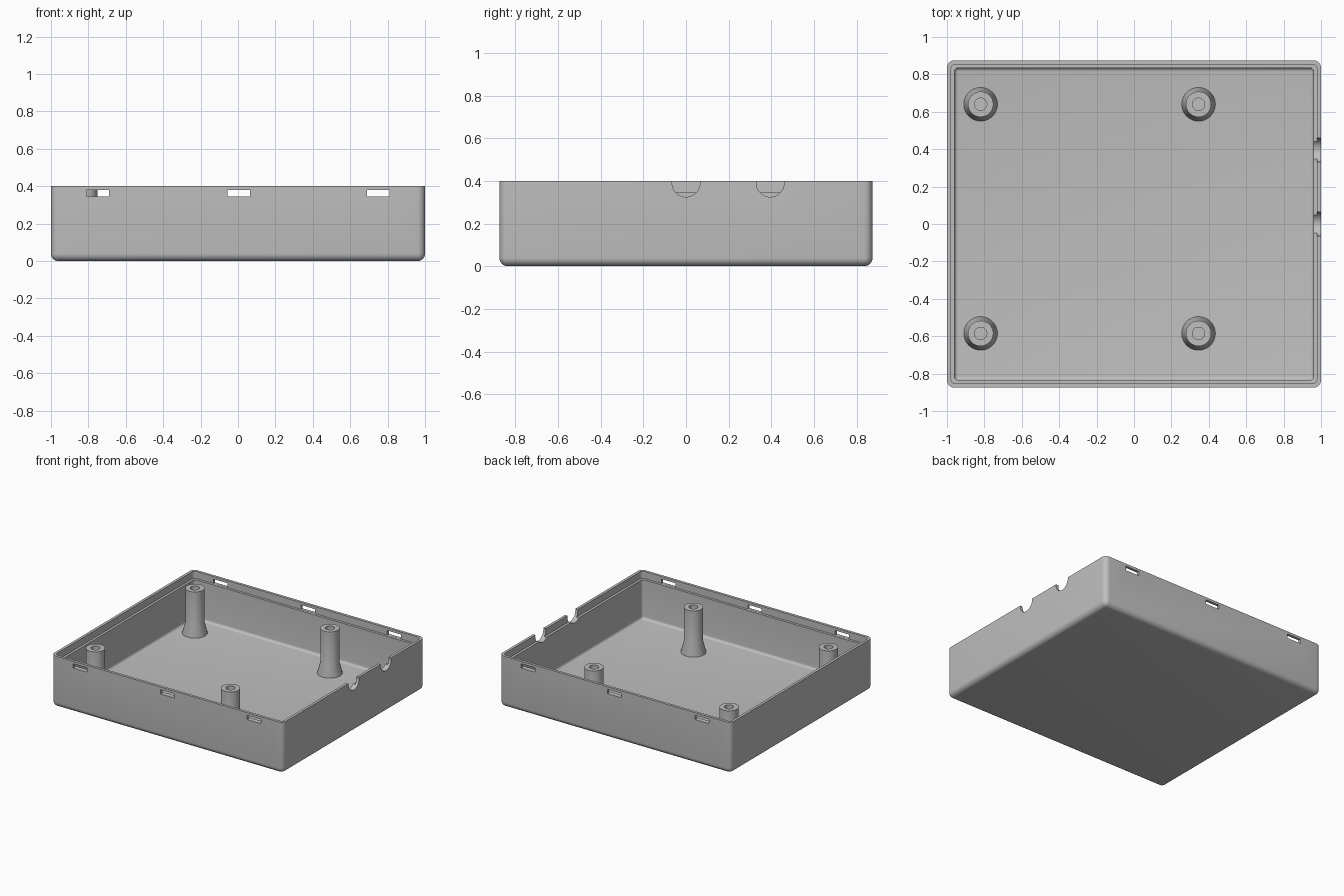
import bpy, bmesh, math
from mathutils import Matrix

if "Cube" in bpy.data.objects:
    bpy.data.objects.remove(bpy.data.objects["Cube"])

grey = bpy.data.materials.new("plain_grey")
grey.diffuse_color = (0.52, 0.52, 0.52, 1)
grey.use_nodes = True
grey.node_tree.nodes["Principled BSDF"].inputs["Base Color"].default_value = grey.diffuse_color

RIM, FLOOR, STEP = 0.40, 0.04, 0.345


def finish(name, bm):
    bmesh.ops.recalc_face_normals(bm, faces=bm.faces)
    me = bpy.data.meshes.new(name)
    bm.to_mesh(me)
    bm.free()
    ob = bpy.data.objects.new(name, me)
    bpy.context.collection.objects.link(ob)
    me.materials.append(grey)
    return ob


def box(name, hx, hy, z0, z1, cx=0, r_side=0, r_bottom=0):
    """Box with rounded upright edges and rounded bottom edges."""
    bm = bmesh.new()
    m = Matrix.Translation((cx, 0, (z0 + z1) / 2)) @ Matrix.Diagonal((2 * hx, 2 * hy, z1 - z0, 1))
    bmesh.ops.create_cube(bm, size=1, matrix=m)
    mid = (z0 + z1) / 2
    edges = []
    for e in bm.edges:
        upright = abs(e.verts[0].co.z - e.verts[1].co.z) > 1e-4
        low = all(v.co.z < mid for v in e.verts)
        if (upright and r_side) or (low and r_bottom):
            edges.append(e)
    if edges:
        bmesh.ops.bevel(bm, geom=edges, offset=r_side, segments=6, profile=0.5,
                        affect='EDGES', clamp_overlap=True)
    return finish(name, bm)


def cut(target, cutter):
    bpy.context.view_layer.objects.active = target
    mod = target.modifiers.new("cut", 'BOOLEAN')
    mod.operation, mod.solver, mod.object = 'DIFFERENCE', 'EXACT', cutter
    bpy.ops.object.modifier_apply(modifier=mod.name)
    bpy.data.objects.remove(cutter)


def smooth(ob):
    bpy.ops.object.select_all(action='DESELECT')
    ob.select_set(True)
    bpy.context.view_layer.objects.active = ob
    bpy.ops.object.shade_smooth_by_angle(angle=math.radians(25))


# Tray shell: rounded body, hollow, and a thin stepped lip at the rim
tray = box("tray", 1.0, 0.875, 0, RIM, r_side=0.04, r_bottom=0.04)
cut(tray, box("cavity", 0.96, 0.835, FLOOR, 0.6, r_side=0.02, r_bottom=0.02))
cut(tray, box("lip_step", 0.979, 0.854, STEP, 0.6, r_side=0.025))

# Snap slots through the front and back lips
for x in (-0.75, 0.005, 0.75):
    cut(tray, box("slot", 0.06, 1.0, STEP + 0.001, 0.38, cx=x))

# Round cable notches in the right wall
for y in (0.0, 0.395):
    bm = bmesh.new()
    m = Matrix.Translation((1.0, y, 0.39)) @ Matrix.Rotation(math.pi / 2, 4, 'Y')
    bmesh.ops.create_cone(bm, cap_ends=True, segments=48, radius1=0.065,
                          radius2=0.065, depth=0.2, matrix=m)
    cut(tray, finish("notch", bm))
smooth(tray)


# Screw posts: flared foot, straight shaft, blind hole
def post(name, x, y):
    profile = [(0.09, FLOOR - 0.005), (0.09, FLOOR), (0.068, FLOOR + 0.085),
               (0.068, 0.39), (0.033, 0.39), (0.033, 0.12), (0, 0.12)]
    bm = bmesh.new()
    vs = [bm.verts.new((r, 0, z)) for r, z in profile]
    es = [bm.edges.new(p) for p in zip(vs, vs[1:])]
    bmesh.ops.spin(bm, geom=vs + es, cent=(0, 0, 0), axis=(0, 0, 1),
                   angle=2 * math.pi, steps=40)
    bmesh.ops.remove_doubles(bm, verts=bm.verts, dist=1e-5)
    bmesh.ops.holes_fill(bm, edges=[e for e in bm.edges if e.is_boundary], sides=0)
    bmesh.ops.translate(bm, verts=bm.verts, vec=(x, y, 0))
    smooth(finish(name, bm))


for xn, x in (("left", -0.82), ("right", 0.345)):
    for yn, y in (("front", -0.585), ("back", 0.64)):
        post(f"screw_post_{yn}_{xn}", x, y)
